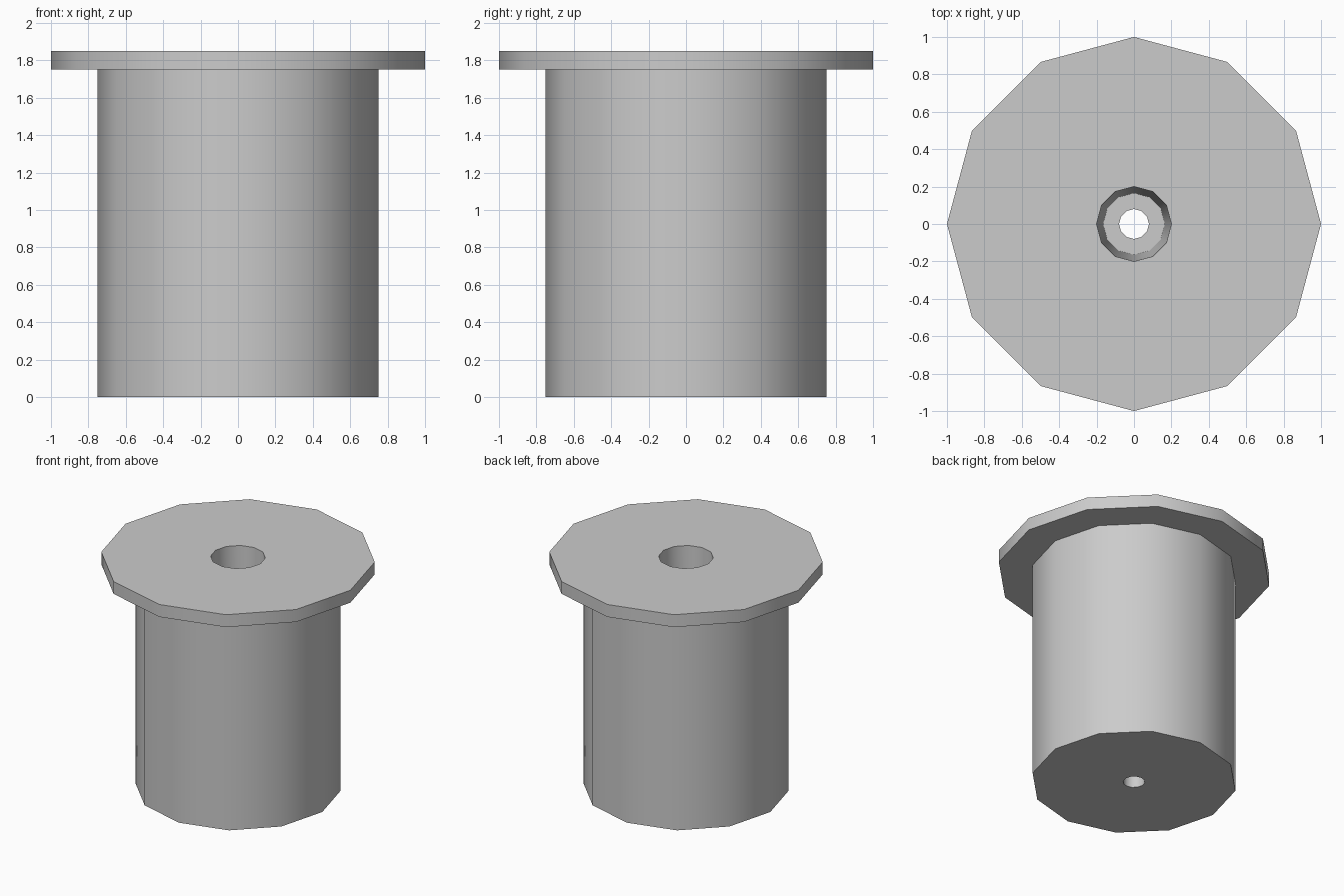
import bpy, bmesh, math
from mathutils import Matrix

cube = bpy.data.objects.get("Cube")
if cube:
    bpy.data.objects.remove(cube, do_unlink=True)

SIDES = 12

# Single grey material
grey = bpy.data.materials.new("light_grey")
grey.use_nodes = True
colour = (0.6, 0.6, 0.6, 1)
grey.diffuse_color = colour
grey.node_tree.nodes["Principled BSDF"].inputs["Base Color"].default_value = colour


def lathe(name, profile, material):
    """Revolve a closed (radius, height) profile around the z axis."""
    bm = bmesh.new()
    rings = []
    for i in range(SIDES):
        turn = Matrix.Rotation(math.tau * i / SIDES, 3, 'Z')
        rings.append([bm.verts.new((turn[0][0] * r, turn[1][0] * r, z))
                      for r, z in profile])
    count = len(profile)
    for i, ring in enumerate(rings):
        following = rings[(i + 1) % SIDES]
        for j in range(count):
            k = (j + 1) % count
            bm.faces.new((ring[j], following[j], following[k], ring[k]))
    bmesh.ops.recalc_face_normals(bm, faces=bm.faces[:])
    mesh = bpy.data.meshes.new(name)
    bm.to_mesh(mesh)
    bm.free()
    mesh.materials.append(material)
    obj = bpy.data.objects.new(name, mesh)
    bpy.context.collection.objects.link(obj)
    return obj


# Body, wide top flange, tapered bore and small drain hole in the floor
spool = lathe("flanged_spool", [
    (0.08, 0), (0.75, 0),          # underside
    (0.75, 1.75), (1, 1.75),       # body wall and flange underside
    (1, 1.85), (0.2, 1.85),        # flange rim and top
    (0.165, 0.1), (0.08, 0.1),     # tapered bore and its floor
], grey)

# Soft sides with crisp rims
bpy.ops.object.select_all(action='DESELECT')
spool.select_set(True)
bpy.context.view_layer.objects.active = spool
bpy.ops.object.shade_smooth_by_angle(angle=math.radians(35))
